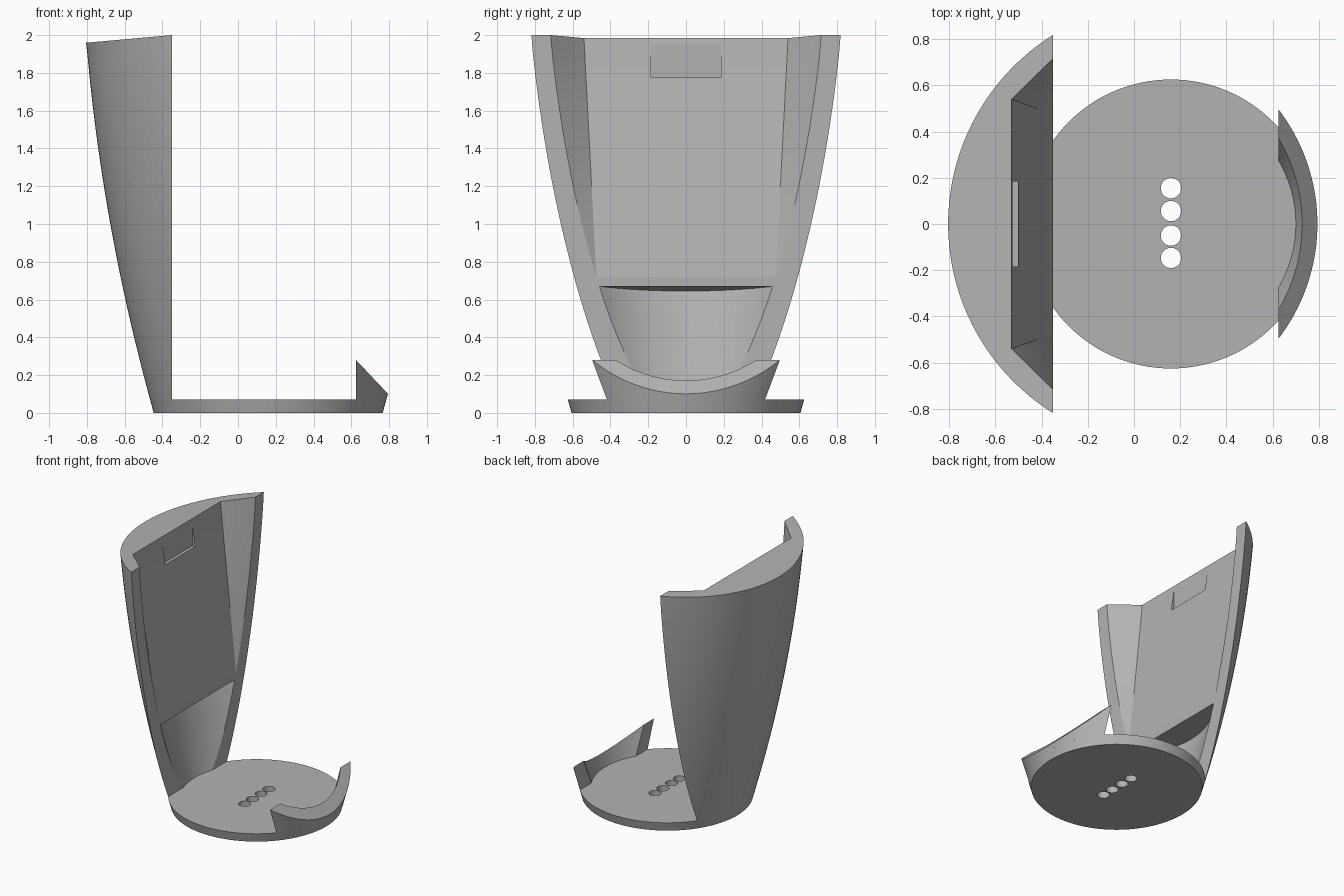
import bpy, bmesh, math

if "Cube" in bpy.data.objects:
    bpy.data.objects.remove(bpy.data.objects["Cube"])

AXIS = 0.16       # x of the cup's centre line
CUT = -0.35       # front plane of the tall back shell
LIP = 0.625       # rear plane of the front lip
FLOOR = 0.07      # top of the base disc
SILL = 0.72       # height where the sloping rest meets the front plane
N = 64

mat = bpy.data.materials.new("plain grey")
mat.diffuse_color = (0.45, 0.45, 0.45, 1)
mat.use_nodes = True
mat.node_tree.nodes["Principled BSDF"].inputs["Base Color"].default_value = mat.diffuse_color


def r_out(z):
    return 0.606 + 0.28 * z - 0.05 * z * z


def r_in(z):
    return r_out(z) - 0.085


def finish(name, bm):
    bmesh.ops.remove_doubles(bm, verts=bm.verts, dist=1e-5)
    bmesh.ops.recalc_face_normals(bm, faces=bm.faces)
    me = bpy.data.meshes.new(name)
    bm.to_mesh(me)
    bm.free()
    ob = bpy.data.objects.new(name, me)
    bpy.context.collection.objects.link(ob)
    me.materials.append(mat)
    return ob


def loft(name, rings):
    """Skin equal closed loops; each loop is an outer half then a reversed inner half."""
    bm = bmesh.new()
    vs = [[bm.verts.new(p) for p in ring] for ring in rings]
    n = len(vs[0])
    for a, b in zip(vs, vs[1:]):
        for i in range(n):
            j = (i + 1) % n
            bm.faces.new((a[i], a[j], b[j], b[i]))
    for ring in (vs[0], vs[-1]):
        for i in range(n // 2 - 1):
            bm.faces.new((ring[i], ring[i + 1], ring[n - 2 - i], ring[n - 1 - i]))
    return finish(name, bm)


def cut(ob, cutter):
    cutter.hide_render = True
    cutter.hide_set(True)
    m = ob.modifiers.new("cut", 'BOOLEAN')
    m.operation, m.solver, m.object = 'DIFFERENCE', 'EXACT', cutter


def shade(ob):
    bpy.ops.object.select_all(action='DESELECT')
    ob.select_set(True)
    bpy.context.view_layer.objects.active = ob
    for m in list(ob.modifiers):
        bpy.ops.object.modifier_apply(modifier=m.name)
    bpy.ops.object.shade_smooth_by_angle(angle=math.radians(7))


def arc(r, z):
    """Rear arc of radius r, ending on the front plane."""
    a = math.acos((AXIS - CUT) / r)
    ts = [a * (1 - 2 * i / N) for i in range(N + 1)]
    return [(AXIS - r * math.cos(t), r * math.sin(t), z) for t in ts]


def rest_path(z):
    """Side wall, flat sloping rest, side wall."""
    yi = math.sqrt(r_in(z) ** 2 - (AXIS - CUT) ** 2)
    f = max(0, (z - SILL) / (1.98 - SILL))
    xb = CUT - 0.18 * f
    ye = yi if f == 0 else 0.475 + 0.065 * f
    k, pts = 8, []
    for i in range(N + 1):
        j = min(i, N - i)
        if j <= k:
            u = j / k
            x, y = CUT + (xb - CUT) * u, yi + (ye - yi) * u
        else:
            x, y = xb, ye * (1 - (j - k) / (N / 2 - k))
        pts.append((x, y if i <= N / 2 else -y, z))
    return pts


# Tall back shell: open bowl below, sloping rest above
rings = []
for i in range(8):
    z = FLOOR + (0.65 - FLOOR) * i / 7
    inner = arc(r_in(z), z)
    if i == 7:   # underside of the rest dips towards the back
        inner = [(x, y, 0.67 + 0.143 * (x - CUT)) for x, y, _ in arc(r_in(0.67), 0)]
    rings.append(arc(r_out(z), z) + inner[::-1])
for z in [0.67] + [SILL + (1.98 - SILL) * i / 14 for i in range(15)]:
    rings.append(arc(r_out(z), z) + rest_path(z)[::-1])
rings[-1] = [(x, y, 1.96 + 0.089 * (x + 0.8)) for x, y, _ in rings[-1]]
shell = loft("back_shell", rings)

# Shallow slot in the rest
bm = bmesh.new()
bmesh.ops.create_cube(bm, size=1)
for v in bm.verts:
    v.co = (-0.425 + 0.2 * v.co.x, 0.37 * v.co.y, 1.935 + 0.32 * v.co.z)
cut(shell, finish("slot_cutter", bm))
shade(shell)

# Base disc with four through holes
bm = bmesh.new()
bmesh.ops.create_cone(bm, cap_ends=True, segments=128, radius1=r_out(0),
                      radius2=r_out(FLOOR), depth=FLOOR)
bmesh.ops.translate(bm, verts=bm.verts, vec=(AXIS, 0, FLOOR / 2))
base = finish("base_disc", bm)
bm = bmesh.new()
for y in (-0.147, -0.05, 0.056, 0.155):
    c = bmesh.ops.create_cone(bm, cap_ends=True, segments=40, radius1=0.044,
                              radius2=0.044, depth=0.4)
    bmesh.ops.translate(bm, verts=c['verts'], vec=(AXIS, y, 0))
cut(base, finish("hole_cutter", bm))
shade(base)


def lip_point(radius, t, z, slope):
    """Point on the cup wall in front of the lip plane, on the floor or the sloping top."""
    for _ in range(12 if slope else 1):
        r = radius(z)
        a = t * math.acos((LIP - AXIS) / r)
        x = AXIS + r * math.cos(a)
        if slope:
            z = 0.28 - 1.06 * (x - LIP)
    return x, r * math.sin(a), z


# Front lip with sloping top
ts = [2 * i / 48 - 1 for i in range(49)]
lip = loft("front_lip", [
    [lip_point(r_out, t, FLOOR, s) for t in ts] +
    [lip_point(r_in, t, FLOOR, s) for t in ts[::-1]] for s in (False, True)])
shade(lip)
